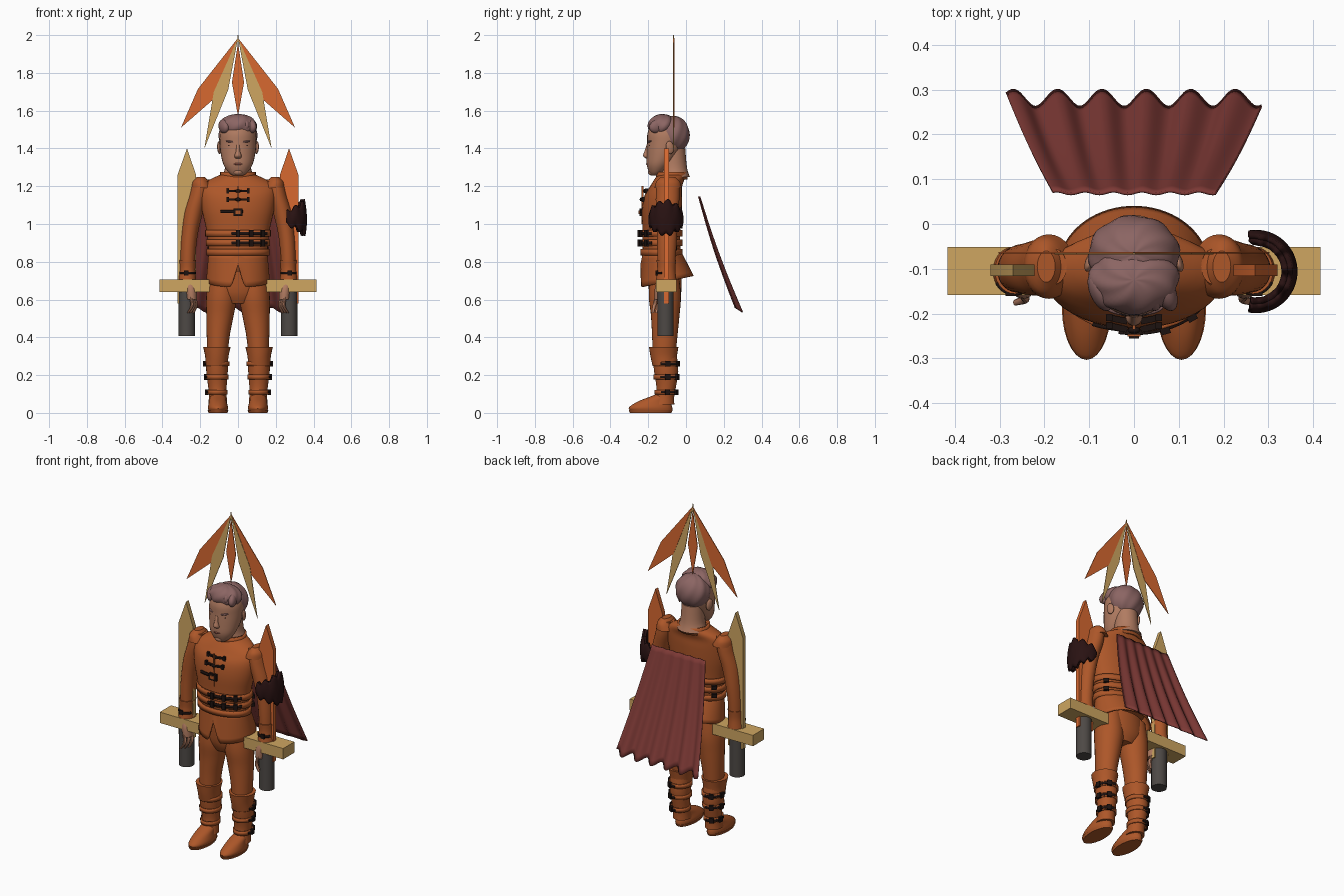
import bpy, bmesh, math
from math import pi, sin, cos

cube = bpy.data.objects.get("Cube")
if cube:
    bpy.data.objects.remove(cube)
made = []


def material(name, r, g, b):
    m = bpy.data.materials.new(name)
    m.use_nodes = True
    m.diffuse_color = (r, g, b, 1)
    m.node_tree.nodes["Principled BSDF"].inputs["Base Color"].default_value = (r, g, b, 1)
    return m


leather = material("brown_orange_leather", .42, .095, .022)
orange = material("bright_orange", .68, .14, .03)
tan = material("tan", .62, .38, .12)
grey = material("dark_grey", .075, .066, .06)
wine = material("wine_cloth", .2, .04, .035)
mauve = material("mauve_hair", .26, .13, .125)
skin = material("skin", .44, .2, .12)
dark = material("dark_fur", .022, .006, .006)
black = material("black_strap", .012, .006, .005)
lip = material("lip", .27, .085, .06)


def finish(name, bm, mat):
    bmesh.ops.recalc_face_normals(bm, faces=bm.faces)
    mesh = bpy.data.meshes.new(name)
    bm.to_mesh(mesh)
    bm.free()
    mesh.materials.append(mat)
    ob = bpy.data.objects.new(name, mesh)
    bpy.context.collection.objects.link(ob)
    made.append(ob)
    return ob


def surface(name, f, nu, nv, mat, closed=False, cap=False, thick=0):
    """Grid of points f(u, v), with u around and v along."""
    bm = bmesh.new()
    cols = nu if closed else nu + 1
    rows = [[bm.verts.new(f(i / nu, j / nv)) for i in range(cols)] for j in range(nv + 1)]
    for a, b in zip(rows, rows[1:]):
        for i in range(nu):
            k = (i + 1) % cols
            bm.faces.new((a[i], a[k], b[k], b[i]))
    if cap:
        bm.faces.new(rows[0])
        bm.faces.new(rows[-1])
    ob = finish(name, bm, mat)
    if thick:
        m = ob.modifiers.new("thickness", "SOLIDIFY")
        m.thickness, m.offset = thick, 0
    return ob


def sample(rings, v):
    """Smooth interpolation through a list of rings."""
    t = v * (len(rings) - 1)
    i = min(int(t), len(rings) - 2)
    t -= i
    p, q = rings[i], rings[i + 1]
    o, r = rings[max(i - 1, 0)], rings[min(i + 2, len(rings) - 1)]
    return [b + .5 * t * (c - a + t * (2 * a - 5 * b + 4 * c - d + t * (3 * (b - c) + d - a)))
            for a, b, c, d in zip(o, p, q, r)]


def loft(name, rings, mat, s=1, sides=28, steps=4):
    """Rings are (x, y, z, half width, half depth)."""
    def f(u, v):
        x, y, z, rx, ry = sample(rings, v)
        return s * (x + rx * cos(2 * pi * u)), y + ry * sin(2 * pi * u), z
    return surface(name, f, sides, steps * (len(rings) - 1), mat, True, True)


def band(name, c, rx, ry, z, h, mat, a0=0, a1=2 * pi, thick=.008):
    def f(u, v):
        a = a0 + (a1 - a0) * u
        return c[0] + rx * cos(a), c[1] + ry * sin(a), z + h * (v - .5)
    return surface(name, f, 32, 1, mat, a1 - a0 > 6.2, thick=thick)


def plate(name, pts, y, thick, mat, s=1):
    """Upright outline of (x, z) points given a thickness in y."""
    bm = bmesh.new()
    face = bm.faces.new([bm.verts.new((s * x, y - thick / 2, z)) for x, z in pts])
    new = bmesh.ops.extrude_face_region(bm, geom=[face])["geom"]
    bmesh.ops.translate(bm, vec=(0, thick, 0), verts=[g for g in new if isinstance(g, bmesh.types.BMVert)])
    return finish(name, bm, mat)


def box(name, c, size, mat, rot=0):
    w, h = size[0] / 2, size[2] / 2
    ob = plate(name, [(-w, -h), (w, -h), (w, h), (-w, h)], 0, size[1], mat)
    ob.location, ob.rotation_euler = c, (0, 0, rot)
    return ob


def ball(name, c, r, mat, rot=(0, 0, 0)):
    bm = bmesh.new()
    bmesh.ops.create_uvsphere(bm, u_segments=24, v_segments=14, radius=1)
    bmesh.ops.scale(bm, vec=r, verts=bm.verts)
    ob = finish(name, bm, mat)
    ob.location, ob.rotation_euler = c, rot
    return ob


# Jacket body with stand collar
loft("jacket_body", [(0, -.12, .8, .153, .1), (0, -.13, .88, .158, .1), (0, -.13, .97, .168, .1),
                     (0, -.128, 1.07, .19, .105), (0, -.12, 1.15, .2, .1), (0, -.105, 1.2, .195, .085),
                     (0, -.088, 1.235, .15, .08), (0, -.075, 1.26, .095, .075)], leather, sides=40)
band("collar", (0, -.075), .088, .078, 1.255, .04, leather, thick=.012)


# Skirt of the jacket with a split at the front
def skirt(u, v):
    a = 2 * pi * u
    x = (.152 + .013 * v) * cos(a)
    hem = .695 + .03 * sin(a)
    if sin(a) < 0:
        hem += .12 * max(0, 1 - abs(x) / .035)
    return x, -.125 + .025 * v + (.1 + .037 * v) * sin(a), .845 + (hem - .845) * v


surface("jacket_skirt", skirt, 72, 6, leather, True, thick=.008)
loft("hips", [(0, -.11, .58, .08, .06), (0, -.11, .64, .14, .085), (0, -.115, .75, .14, .09)], leather)

# Waist belts, straps and clasps
front = -pi / 2
for z, w in ((.95, .166), (.9, .161), (.85, .157)):
    band("belt", (0, -.13), w + .004, .107, z, .034, leather, thick=.01)
for z in (.95, .9):
    band("belt_strap", (0, -.13), .172, .114, z, .016, black, front - .2, front + 1.1)
    for x in (0, .07, .13):
        y = -.135 - .114 * math.sqrt(1 - (x / .172) ** 2)
        box("belt_buckle", (x, y, z), (.022, .014, .036), black, x * 4)
    for s in (-1, 1):
        box("back_buckle", (s * .145, -.065, z - .03), (.018, .03, .022), black, s * .8)
band("chest_strap", (0, -.128), .193, .109, 1.065, .016, black, front - .5, front + .13)
box("chest_buckle", (0, -.24, 1.062), (.05, .014, .04), black)
box("chest_buckle_gap", (0, -.247, 1.062), (.028, .008, .018), leather)
for z in (1.13, 1.175):
    y = -.237 + (z - 1.13) * .4
    for s in (-1, 1):
        box("clasp", (s * .037, y + .006, z), (.045, .014, .01), black, s * .2)
        box("clasp_end", (s * .055, y + .01, z), (.014, .014, .026), black)
    ball("clasp_knot", (0, y, z), (.014, .008, .01), black)
box("front_seam", (0, -.231, 1.1), (.006, .01, .2), leather)

# Neck, head and face
loft("neck", [(0, -.058, 1.25, .085, .078), (0, -.065, 1.3, .068, .07), (0, -.072, 1.4, .064, .068)], skin)
loft("head", [(0, -.165, 1.258, .03, .02), (0, -.156, 1.275, .052, .04), (0, -.142, 1.315, .077, .066),
              (0, -.122, 1.37, .091, .086), (0, -.108, 1.43, .097, .098), (0, -.104, 1.48, .096, .1),
              (0, -.1, 1.53, .08, .085)], skin)
loft("nose", [(0, -.196, 1.345, .014, .012), (0, -.207, 1.36, .019, .02), (0, -.206, 1.385, .011, .014),
              (0, -.2, 1.42, .009, .008)], skin, sides=16)
ball("mouth", (0, -.201, 1.318), (.027, .01, .007), lip)
ball("chin", (0, -.182, 1.275), (.026, .02, .018), skin)
for s in (-1, 1):
    ball("eye", (s * .038, -.189, 1.415), (.015, .007, .006), black)
    ball("eyebrow", (s * .04, -.192, 1.436), (.026, .009, .006), mauve, (0, s * -.15, s * .25))
    ball("ear", (s * .099, -.085, 1.405), (.01, .022, .034), skin, (.2, 0, s * .3))


# Swept hair
def hair(c, r, waves, depth):
    def f(u, v):
        a, b = 2 * pi * u, pi * (.002 + .996 * v)
        k = 1 + depth * sin(waves * a + 4 * b) * sin(b)
        return c[0] + k * r[0] * sin(b) * cos(a), c[1] + k * r[1] * sin(b) * sin(a), c[2] + k * r[2] * cos(b)
    return f


surface("hair_front", hair((0, -.125, 1.52), (.1, .076, .062), 7, .035), 56, 20, mauve, True, True)
surface("hair_back", hair((0, -.068, 1.474), (.102, .087, .098), 8, .025), 56, 20, mauve, True, True)
for i in range(5):
    x = -.075 + .036 * i
    ball("hair_lock", (x, -.15, 1.535 - abs(x) * .25), (.024, .048, .036), mauve, (.3, 0, .4))

# Arms, hands, legs and boots
for s in (-1, 1):
    loft("arm", [(.18, -.095, 1.235, .03, .04), (.198, -.095, 1.215, .043, .058), (.21, -.097, 1.15, .048, .063),
                 (.235, -.1, 1.06, .049, .058), (.254, -.1, .96, .044, .054), (.264, -.102, .86, .041, .05),
                 (.267, -.104, .74, .038, .044)], leather, s)
    loft("shoulder_cap", [(.19, -.095, 1.19, .058, .072), (.198, -.095, 1.225, .043, .062),
                          (.196, -.095, 1.25, .02, .035)], leather, s)
    loft("sleeve_cuff", [(.266, -.104, .81, .045, .052), (.267, -.104, .76, .042, .048),
                         (.268, -.105, .705, .047, .054)], leather, s)
    band("cuff_strap", (s * .267, -.104), .046, .052, .74, .012, black, -2.6, -.5)
    box("cuff_buckle", (s * .275, -.155, .74), (.024, .012, .026), black)
    loft("palm", [(.262, -.112, .72, .03, .03), (.25, -.125, .66, .032, .04), (.245, -.13, .6, .028, .036)], skin, s)
    for i in range(3):
        y = -.115 - .02 * i
        loft("finger", [(.232 + .01 * i, y, .62, .009, .01), (.222 + .01 * i, y - .012, .57, .009, .01),
                        (.236 + .014 * i, y - .02, .53, .006, .007)], skin, s, 10)
    loft("trouser_leg", [(.085, -.115, .74, .07, .075), (.087, -.112, .62, .081, .085), (.095, -.11, .52, .073, .076),
                         (.104, -.112, .42, .062, .068), (.108, -.115, .33, .055, .062)], leather, s)
    loft("knee_flap", [(.113, -.115, .25, .058, .062), (.112, -.118, .3, .062, .07),
                       (.112, -.118, .35, .073, .078)], leather, s)
    loft("boot_shaft", [(.111, -.112, .3, .058, .064), (.111, -.105, .22, .057, .064), (.109, -.105, .14, .049, .052),
                        (.107, -.112, .09, .047, .05), (.107, -.12, .045, .05, .058)], leather, s)
    loft("boot_foot", [(.106, -.185, .012, .05, .112), (.106, -.187, .03, .053, .114), (.107, -.168, .06, .046, .088),
                       (.107, -.135, .085, .04, .058), (.107, -.115, .1, .03, .04)], leather, s)
    loft("sole", [(.106, -.187, 0, .05, .11), (.106, -.187, .014, .055, .116)], leather, s)
    for z, w in ((.26, .06), (.19, .056), (.11, .05)):
        band("boot_band", (s * .11, -.107), w, w + .006, z, .024, leather)
        band("boot_strap", (s * .11, -.107), w + .004, w + .01, z, .012, black,
             *((-.4, 1.7) if s > 0 else (pi - 1.7, pi + .4)))
        for a in (.15, 1.1):
            box("boot_buckle", (s * (.11 + (w + .006) * cos(a)), -.107 + (w + .012) * sin(a), z),
                (.014, .026, .03), black, s * a)

# Swords, pointing up through wide guards
for s, mat in ((-1, tan), (1, orange)):
    plate("sword_blade", [(.222, .58), (.32, .58), (.32, 1.26), (.27, 1.4), (.222, 1.26)], -.103, .026, mat, s)
    box("sword_guard", (s * .279, -.105, .672), (.274, .108, .066), tan)
    loft("sword_grip", [(.271, -.108, .408, .043, .043), (.271, -.108, .69, .043, .043)], grey, s, 24, 1)

# Fan of pointed feathers above the head
plate("feather_middle", [(0, 1.96), (.032, 1.75), (0, 1.57), (-.032, 1.75)], -.066, .004, orange)
plate("feather_tip", [(-.004, 1.95), (.004, 1.95), (.002, 2), (-.002, 2)], -.066, .004, tan)
for s in (-1, 1):
    plate("feather_inner", [(0, 1.985), (.128, 1.7), (.178, 1.4), (.052, 1.71)], -.066, .004, tan, s)
    plate("feather_outer", [(0, 1.985), (.212, 1.715), (.302, 1.51), (.13, 1.66)], -.064, .004, orange, s)


# Pleated cape
def cape(u, v):
    x = (2 * u - 1) * (.182 + .103 * v)
    wave = sin(11.5 * pi * u + .6)
    y = .07 + .21 * v + .018 * sin(pi * v) * -.6 + (.003 + .016 * v) * wave
    return x, y, 1.145 - .6 * v - .012 * v * wave


surface("cape", cape, 96, 20, wine, thick=.006)


# Ragged guard wrapped around the left arm
def ragged(grow):
    def f(u, v):
        a = 2 * u - 1
        r = (.07 + grow) * (.8 + .25 * sin(pi * (.25 + .6 * v)))
        top = 1.125 - .06 * abs(a) + .012 * sin(17 * a)
        low = .94 + .06 * abs(a) + .012 * cos(19 * a)
        return .272 + r * cos(1.75 * a), -.106 + r * sin(1.75 * a), low + (top - low) * v
    return f


for grow in (0, .012):
    surface("arm_fur", ragged(grow), 40, 8, dark, thick=.014)

bpy.ops.object.select_all(action="DESELECT")
for ob in made:
    ob.select_set(True)
bpy.context.view_layer.objects.active = made[0]
bpy.ops.object.shade_smooth_by_angle(angle=math.radians(35))
